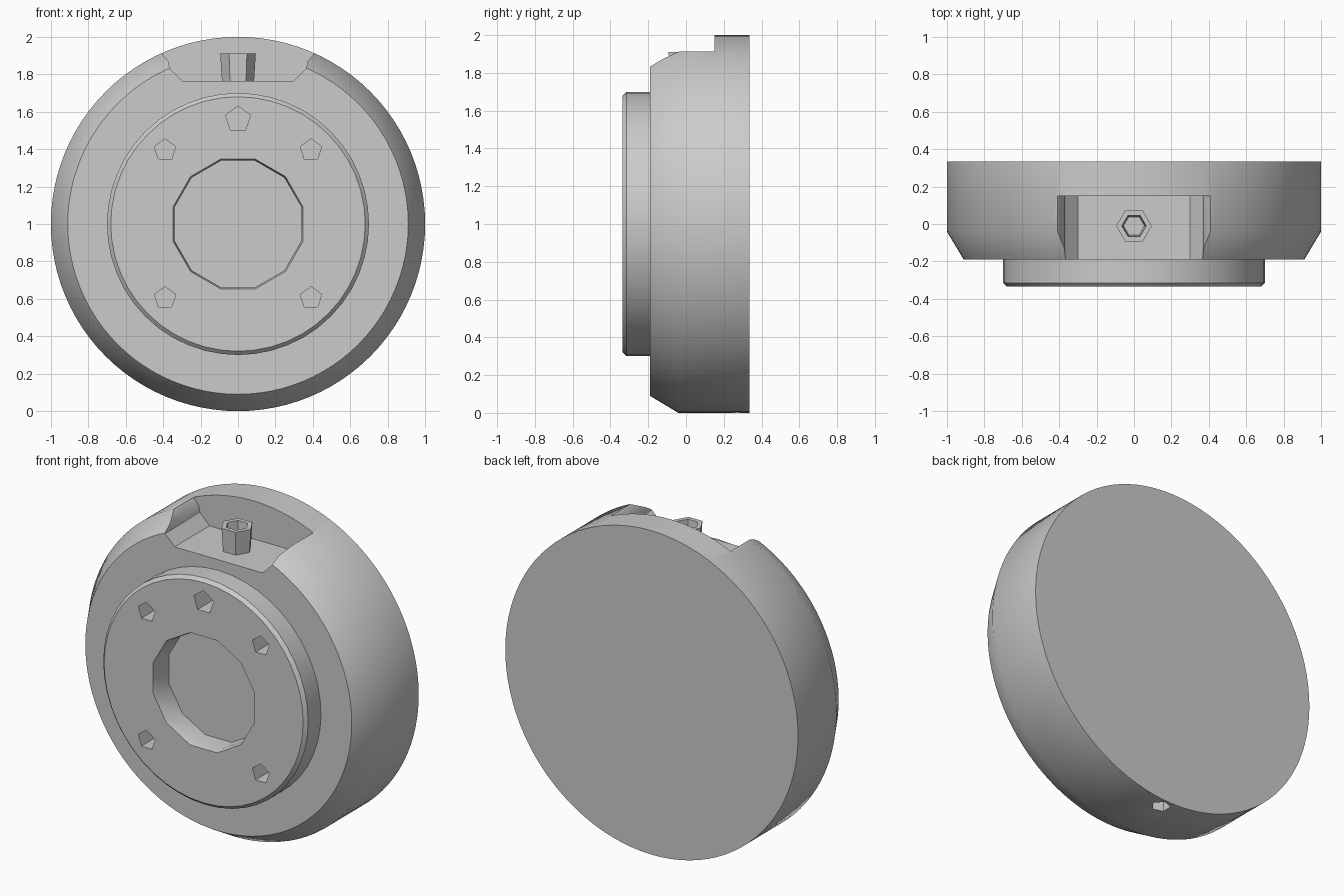
import bpy, bmesh, math
from mathutils import Matrix, Vector

if "Cube" in bpy.data.objects:
    bpy.data.objects.remove(bpy.data.objects["Cube"])

grey = bpy.data.materials.new("plain grey")
grey.use_nodes = True
colour = (0.6, 0.6, 0.6, 1)
grey.diffuse_color = colour
grey.node_tree.nodes["Principled BSDF"].inputs["Base Color"].default_value = colour

# Local z points to the front, and the origin sits on the disc axis
FRONT = Matrix.Translation((0, 0, 1)) @ Matrix.Rotation(math.pi / 2, 4, 'X')


def finish(name, bm, matrix):
    bm.transform(matrix)
    bmesh.ops.recalc_face_normals(bm, faces=bm.faces)
    mesh = bpy.data.meshes.new(name)
    bm.to_mesh(mesh)
    bm.free()
    mesh.materials.append(grey)
    obj = bpy.data.objects.new(name, mesh)
    bpy.context.collection.objects.link(obj)
    return obj


def lathe(name, profile, sides, matrix, turn=0.0, closed=False):
    """Turn (radius, height) points about local z; ends are capped unless closed."""
    bm = bmesh.new()
    rings = []
    for r, h in profile:
        angles = [turn + 2 * math.pi * i / sides for i in range(sides)]
        rings.append([bm.verts.new((r * math.cos(a), r * math.sin(a), h)) for a in angles])
    pairs = list(zip(rings, rings[1:]))
    if closed:
        pairs.append((rings[-1], rings[0]))
    else:
        bm.faces.new(rings[0])
        bm.faces.new(rings[-1])
    for low, high in pairs:
        for i in range(sides):
            j = (i + 1) % sides
            bm.faces.new((low[i], low[j], high[j], high[i]))
    return finish(name, bm, matrix)


def prism(name, outline, depth, matrix):
    bm = bmesh.new()
    face = bm.faces.new([bm.verts.new((x, y, 0)) for x, y in outline])
    ext = bmesh.ops.extrude_face_region(bm, geom=[face])
    verts = [v for v in ext["geom"] if isinstance(v, bmesh.types.BMVert)]
    bmesh.ops.translate(bm, verts=verts, vec=(0, 0, depth))
    return finish(name, bm, matrix)


def cut(target, cutters):
    for cutter in cutters:
        cutter.hide_render = True
        mod = target.modifiers.new("cut", 'BOOLEAN')
        mod.operation = 'DIFFERENCE'
        mod.solver = 'EXACT'
        mod.object = cutter
    bpy.context.view_layer.update()
    graph = bpy.context.evaluated_depsgraph_get()
    mesh = bpy.data.meshes.new_from_object(target.evaluated_get(graph))
    target.modifiers.clear()
    target.data = mesh
    for cutter in cutters:
        bpy.data.objects.remove(cutter)


# Main disc with a chamfered front edge
body = lathe("body_disc", [(1, -0.335), (1, 0.04), (0.91, 0.19)], 96, FRONT)

# Notch in the top of the rim, open to the front
half = [(0.3, 0.765), (0.365, 0.83), (0.372, 0.87), (0.42, 0.925), (0.42, 1.1)]
outline = half + [(-x, z) for x, z in reversed(half)]
notch = prism("notch_cutter", outline, 0.6, FRONT @ Matrix.Translation((0, 0, -0.15)))

# Small drain hole under the back of the rim
drain = lathe("drain_cutter", [(0.055, -0.1), (0.055, 0.1)], 5,
              Matrix.Translation((0.03, 0.27, 0)))
cut(body, [notch, drain])

# Raised face ring with a bevelled outer edge
ring = lathe("face_ring", [(0.7, 0.18), (0.7, 0.315), (0.68, 0.335)], 48, FRONT)
cutters = [lathe("bore_cutter", [(0.35, 0.1), (0.35, 0.3), (0.365, 0.36)], 12,
                 FRONT, math.radians(15))]

# Five bolt holes: one at the top and four on the diagonals
spots = [(0, 0.56, 0.07)] + [(sx * 0.39, sz * 0.395, 0.06) for sx in (-1, 1) for sz in (-1, 1)]
for x, z, r in spots:
    cutters.append(lathe("bolt_cutter", [(r, 0.1), (r, 0.4)], 5,
                         FRONT @ Matrix.Translation((x, z, 0)), math.pi / 2))
cut(ring, cutters)

# Hollow valve stem standing in the notch
stem = lathe("valve_stem",
             [(0.085, 1.75), (0.095, 1.91), (0.065, 1.91), (0.055, 1.78)],
             6, Matrix.Translation((0, -0.01, 0)), closed=True)
plug = lathe("stem_floor", [(0.07, 1.75), (0.07, 1.79)], 6, Matrix.Translation((0, -0.01, 0)))

bpy.ops.object.select_all(action='DESELECT')
for obj in (body, ring):
    obj.select_set(True)
    bpy.context.view_layer.objects.active = obj
bpy.ops.object.shade_smooth_by_angle(angle=math.radians(35))
